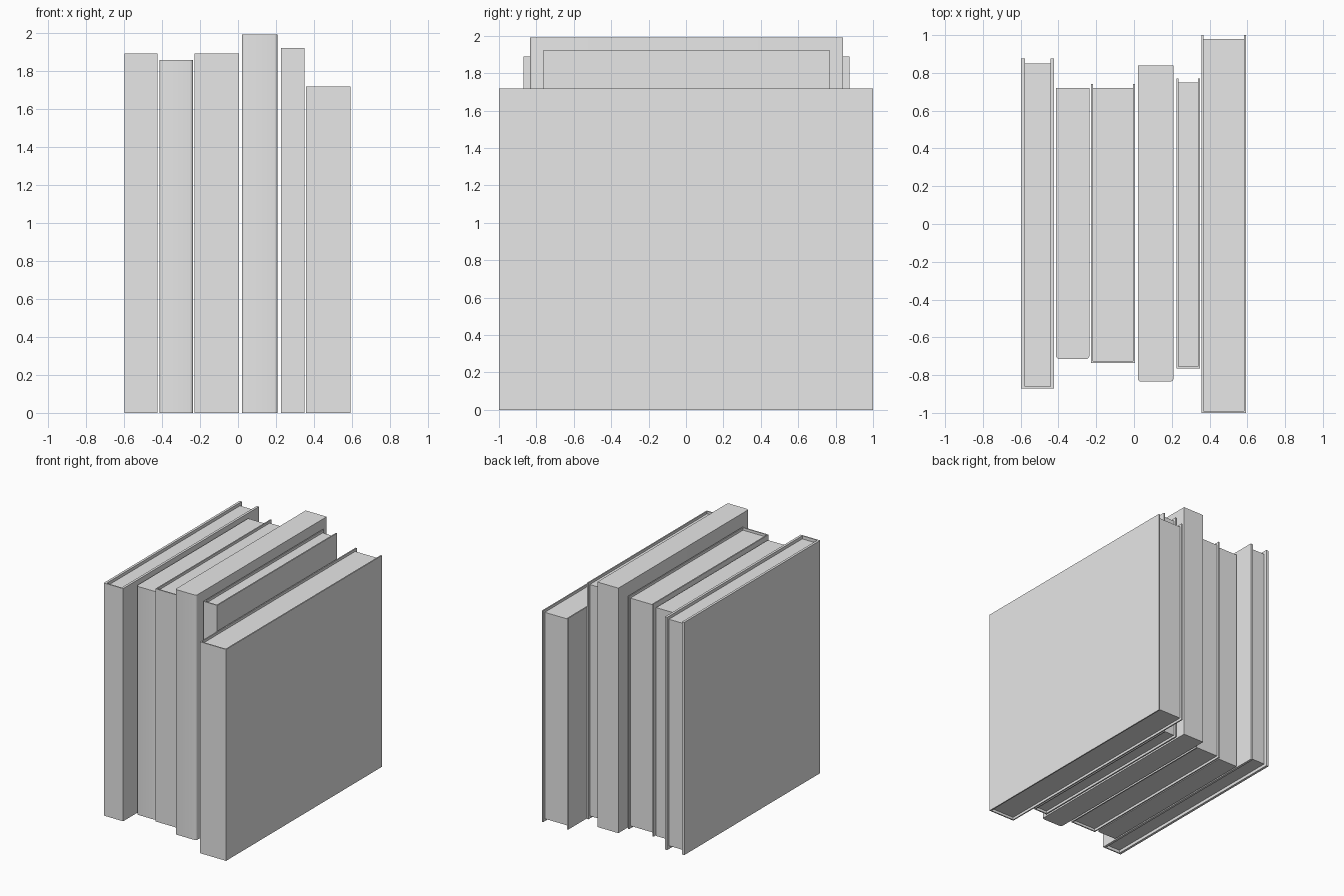
import bpy, bmesh, math

cube = bpy.data.objects.get("Cube")
if cube:
    bpy.data.objects.remove(cube)

grey = bpy.data.materials.new("plain grey")
grey.use_nodes = True
GREY = (0.8, 0.8, 0.8, 1)
grey.diffuse_color = GREY
grey.node_tree.nodes["Principled BSDF"].inputs["Base Color"].default_value = GREY


def extrude_profile(name, points, z0, z1):
    """Solid made by raising a flat outline from z0 to z1."""
    bm = bmesh.new()
    base = bm.faces.new([bm.verts.new((x, y, z0)) for x, y in points])
    top = bmesh.ops.extrude_face_region(bm, geom=[base])["geom"]
    verts = [v for v in top if isinstance(v, bmesh.types.BMVert)]
    bmesh.ops.translate(bm, verts=verts, vec=(0, 0, z1 - z0))
    bmesh.ops.recalc_face_normals(bm, faces=bm.faces)
    mesh = bpy.data.meshes.new(name)
    bm.to_mesh(mesh)
    bm.free()
    mesh.materials.append(grey)
    obj = bpy.data.objects.new(name, mesh)
    bpy.context.collection.objects.link(obj)
    return obj


def hardcover(name, x0, x1, y0, y1, height, board, lip):
    """U-shaped cover with the spine at the front, and a recessed page block."""
    spine = 0.01
    a, b, c = x0 + board, x1 - board, y0 + spine
    extrude_profile(name + "_cover", [(x0, y0), (x1, y0), (x1, y1), (b, y1),
                                      (b, c), (a, c), (a, y1), (x0, y1)], 0, height)
    extrude_profile(name + "_pages", [(a, c), (b, c), (b, y1 - lip), (a, y1 - lip)],
                    lip, height - lip)


def paperback(name, x0, x1, y0, y1, height, r):
    """Flush block whose spine has softly rounded corners."""
    steps = 4
    pts = [(x1, y1), (x0, y1)]
    for cx, start in ((x0 + r, math.pi), (x1 - r, 1.5 * math.pi)):
        for i in range(steps + 1):
            t = start + i * math.pi / 2 / steps
            pts.append((cx + r * math.cos(t), y0 + r + r * math.sin(t)))
    obj = extrude_profile(name, pts, 0, height)
    bpy.ops.object.select_all(action="DESELECT")
    obj.select_set(True)
    bpy.context.view_layer.objects.active = obj
    bpy.ops.object.shade_smooth_by_angle(angle=math.radians(40))


# Row of books, from the right side to the left side
hardcover("thick_board_book", -0.597, -0.423, -0.87, 0.875, 1.89, 0.02, 0.025)
paperback("narrow_paperback", -0.413, -0.236, -0.715, 0.72, 1.855, 0.018)
hardcover("medium_book", -0.228, 0.005, -0.735, 0.74, 1.89, 0.01, 0.02)
paperback("tall_paperback", 0.02, 0.209, -0.835, 0.84, 1.99, 0.018)
hardcover("thin_book", 0.225, 0.349, -0.765, 0.77, 1.92, 0.01, 0.02)
hardcover("wide_book", 0.357, 0.593, -1.0, 1.0, 1.717, 0.01, 0.02)
